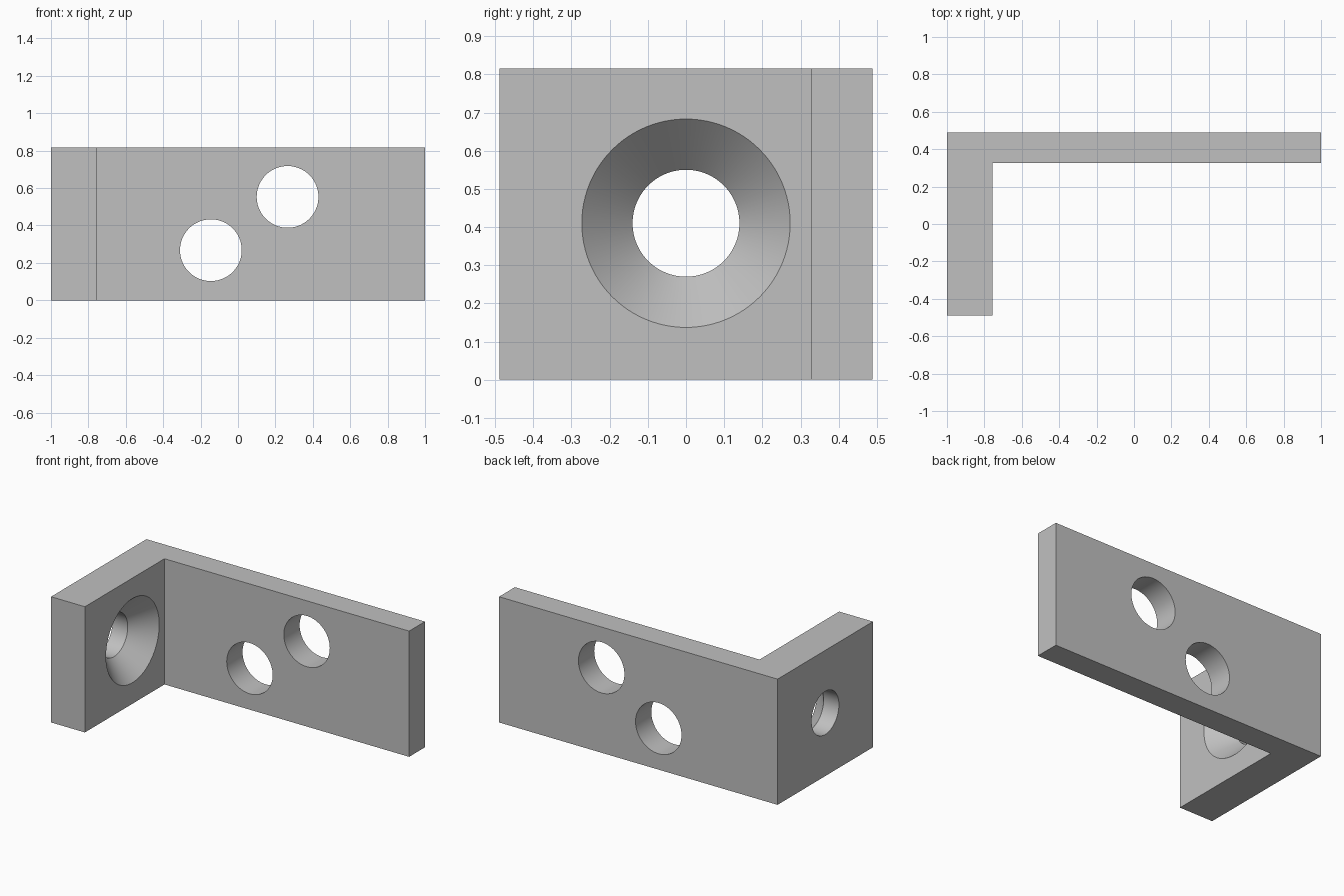
import bpy, bmesh, math
from mathutils import Matrix, Vector

cube = bpy.data.objects.get("Cube")
if cube:
    bpy.data.objects.remove(cube, do_unlink=True)

HEIGHT = 0.816
SEGMENTS = 96

grey = bpy.data.materials.new("plain grey")
grey.use_nodes = True
colour = (0.53, 0.53, 0.53, 1)
grey.diffuse_color = colour
grey.node_tree.nodes["Principled BSDF"].inputs["Base Color"].default_value = colour


def make_object(name, bm):
    bmesh.ops.recalc_face_normals(bm, faces=bm.faces)
    mesh = bpy.data.meshes.new(name)
    bm.to_mesh(mesh)
    bm.free()
    mesh.materials.append(grey)
    obj = bpy.data.objects.new(name, mesh)
    bpy.context.collection.objects.link(obj)
    return obj


def lathe_cutter(name, profile, centre, turn):
    """Closed solid turned about z from (height, radius) pairs, then rotated and moved."""
    bm = bmesh.new()
    rings = []
    for h, r in profile:
        rings.append([bm.verts.new((r * math.cos(a), r * math.sin(a), h))
                      for a in (i * math.tau / SEGMENTS for i in range(SEGMENTS))])
    for low, high in zip(rings, rings[1:]):
        for i in range(SEGMENTS):
            j = (i + 1) % SEGMENTS
            bm.faces.new((low[i], low[j], high[j], high[i]))
    bm.faces.new(rings[0][::-1])
    bm.faces.new(rings[-1])
    bm.transform(Matrix.Translation(centre) @ turn)
    obj = make_object(name, bm)
    obj.hide_render = True
    return obj


# L-shaped bracket body: long plate at the back, short thick flange at the right
outline = [(-1, -0.489), (-0.757, -0.489), (-0.757, 0.327),
           (1, 0.327), (1, 0.489), (-1, 0.489)]
bm = bmesh.new()
base = bm.faces.new([bm.verts.new((x, y, 0)) for x, y in outline])
top = bmesh.ops.extrude_face_region(bm, geom=[base])["geom"]
bmesh.ops.translate(bm, vec=(0, 0, HEIGHT),
                    verts=[v for v in top if isinstance(v, bmesh.types.BMVert)])
bracket = make_object("bracket", bm)

# Two straight bolt holes through the plate
along_y = Matrix.Rotation(math.pi / 2, 4, "X")
cutters = [lathe_cutter("bolt_hole_cutter", [(-0.2, 0.165), (0.2, 0.165)],
                        Vector((x, 0.408, z)), along_y)
           for x, z in ((-0.145, 0.268), (0.265, 0.553))]

# Countersunk hole through the flange, wide on the inner face
along_x = Matrix.Rotation(math.pi / 2, 4, "Y")
cutters.append(lathe_cutter("countersink_cutter",
                            [(-1.1, 0.14), (-0.89, 0.14), (-0.707, 0.323)],
                            Vector((0, 0, 0.41)), along_x))

bpy.ops.object.select_all(action="DESELECT")
bracket.select_set(True)
bpy.context.view_layer.objects.active = bracket
for cutter in cutters:
    cut = bracket.modifiers.new("cut", "BOOLEAN")
    cut.operation = "DIFFERENCE"
    cut.solver = "EXACT"
    cut.object = cutter
    bpy.ops.object.modifier_apply(modifier=cut.name)
    bpy.data.objects.remove(cutter, do_unlink=True)

bpy.ops.object.shade_smooth_by_angle(angle=math.radians(30))
